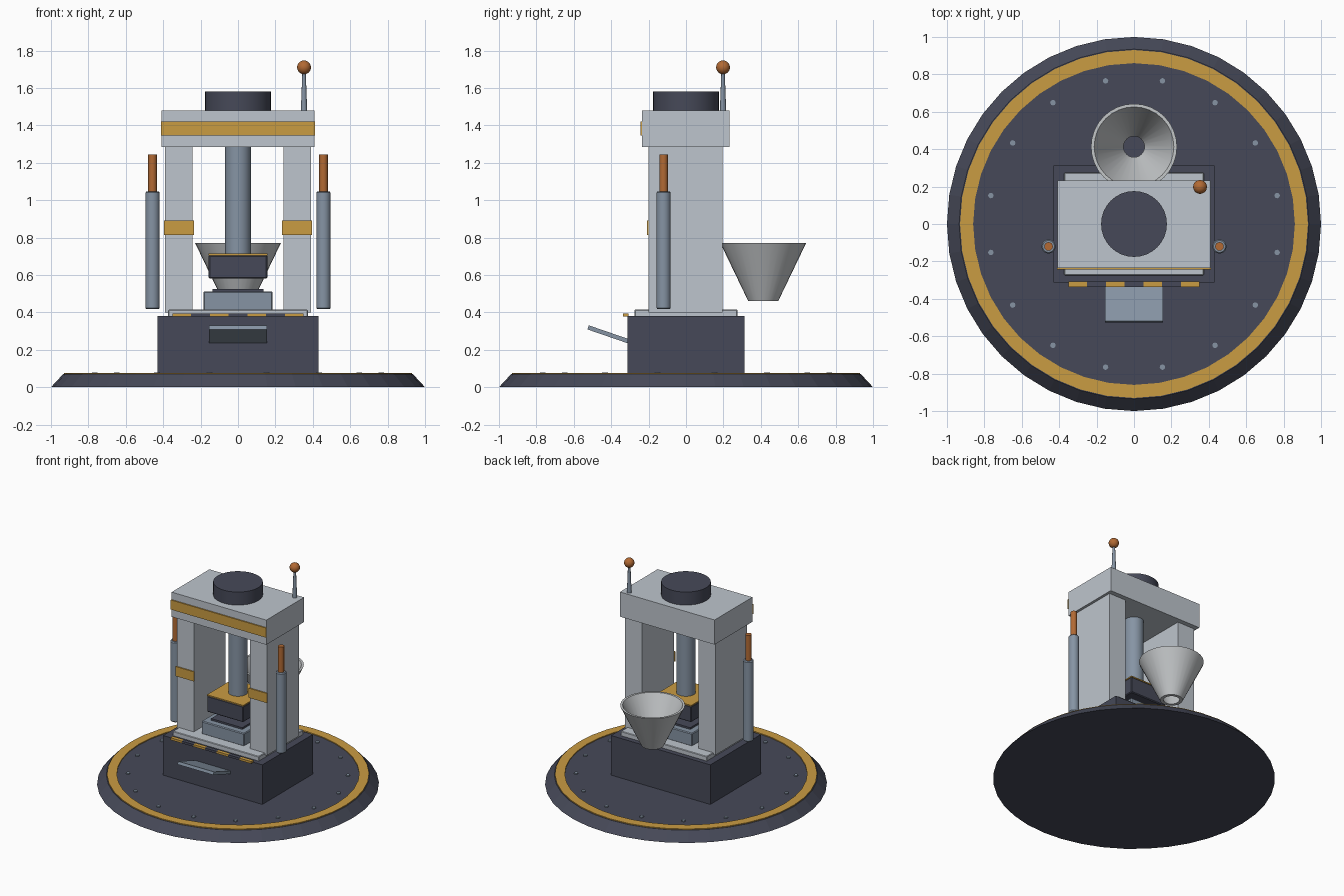
import bpy, bmesh, math
from mathutils import Matrix

if "Cube" in bpy.data.objects:
    bpy.data.objects.remove(bpy.data.objects["Cube"])


def mat(name, r, g, b):
    m = bpy.data.materials.new(name)
    lin = [((c / 255 + 0.055) / 1.055) ** 2.4 for c in (r, g, b)]
    m.diffuse_color = (*lin, 1)
    m.use_nodes = True
    m.node_tree.nodes["Principled BSDF"].inputs["Base Color"].default_value = m.diffuse_color
    return m


SLATE = mat("dark slate", 70, 73, 88)
LIGHT = mat("pale grey", 190, 197, 205)
STEEL = mat("blue steel", 134, 148, 164)
GOLD = mat("gold paint", 202, 156, 66)
COPPER = mat("copper", 178, 106, 52)
HOPPER = mat("hopper metal", 196, 199, 201)


def finish(name, bm, material, smooth=False):
    bmesh.ops.recalc_face_normals(bm, faces=bm.faces)
    me = bpy.data.meshes.new(name)
    bm.to_mesh(me)
    bm.free()
    me.materials.append(material)
    ob = bpy.data.objects.new(name, me)
    bpy.context.collection.objects.link(ob)
    if smooth:
        bpy.context.view_layer.objects.active = ob
        ob.select_set(True)
        bpy.ops.object.shade_smooth_by_angle(angle=math.radians(35))
        ob.select_set(False)
    return ob


def box(name, x, y, z, material, bevel=0.0):
    """Box from (min, max) ranges on each axis."""
    bm = bmesh.new()
    size = [b - a for a, b in (x, y, z)]
    mid = [(a + b) / 2 for a, b in (x, y, z)]
    bmesh.ops.create_cube(bm, size=1, matrix=Matrix.Translation(mid) @ Matrix.Diagonal((*size, 1)))
    if bevel:
        bmesh.ops.bevel(bm, geom=bm.edges[:], offset=bevel, segments=1, affect='EDGES')
    return finish(name, bm, material)


def lathe(name, profile, material, at=(0, 0), sides=32, smooth=True, closed=False):
    """Spin (radius, z) points about a vertical axis, capping open ends."""
    bm = bmesh.new()
    rings = []
    for r, z in profile:
        rings.append([bm.verts.new((at[0] + r * math.cos(2 * math.pi * i / sides),
                                    at[1] + r * math.sin(2 * math.pi * i / sides), z))
                      for i in range(sides)])
    pairs = list(zip(rings, rings[1:]))
    if closed:
        pairs.append((rings[-1], rings[0]))
    else:
        bm.faces.new(rings[0])
        bm.faces.new(rings[-1])
    for a, b in pairs:
        for i in range(sides):
            j = (i + 1) % sides
            bm.faces.new((a[i], a[j], b[j], b[i]))
    return finish(name, bm, material, smooth)


# Round base with painted ring and bolts
lathe("base_disc", [(1, 0), (0.935, 0.07)], SLATE, sides=40, smooth=False)
lathe("base_ring", [(0.86, 0.066), (0.93, 0.066), (0.93, 0.077), (0.86, 0.077)], GOLD,
      sides=40, smooth=False, closed=True)
for k in range(16):
    a = math.radians(11.25 + 22.5 * k)
    lathe(f"base_bolt_{k + 1}", [(0.015, 0.065), (0.015, 0.078)], STEEL,
          at=(0.78 * math.cos(a), 0.78 * math.sin(a)), sides=8, smooth=False)

# Pedestal and bed plate
box("pedestal", (-0.43, 0.43), (-0.313, 0.313), (0.065, 0.38), SLATE)
box("bed_plate", (-0.373, 0.373), (-0.275, 0.275), (0.375, 0.415), LIGHT, 0.004)

# Hazard strip along the front edge
for k in range(7):
    x0 = -0.35 + 0.1 * k
    box(f"hazard_block_{k + 1}", (x0, x0 + 0.1), (-0.338, -0.308), (0.377, 0.394),
        SLATE if k % 2 else GOLD)

# Sloping delivery chute
chute = box("chute", (-0.155, 0.155), (-0.125, 0.125), (-0.0115, 0.0115), STEEL)
chute.rotation_euler.x = math.radians(-19)
chute.location = (0, -0.405, 0.279)

# Uprights with gold bands, hydraulic struts on both sides
for s, side in ((-1, "left"), (1, "right")):
    def span(a, b):
        return tuple(sorted((s * a, s * b)))
    box(f"{side}_column", span(0.243, 0.39), (-0.2, 0.195), (0.4, 1.29), LIGHT)
    box(f"{side}_column_band", span(0.236, 0.396), (-0.209, -0.2), (0.815, 0.89), GOLD)
    at = (s * 0.457, -0.12)
    lathe(f"{side}_strut_body", [(0.032, 0.417), (0.038, 0.424), (0.038, 1.04), (0.032, 1.047)],
          STEEL, at, 16)
    lathe(f"{side}_strut_rod", [(0.023, 1.04), (0.023, 1.245)], COPPER, at, 16)

# Top beam, its stripe and the motor cap
box("top_beam", (-0.41, 0.41), (-0.235, 0.232), (1.285, 1.478), LIGHT)
box("beam_stripe", (-0.412, 0.412), (-0.244, -0.235), (1.345, 1.42), GOLD)
lathe("motor_cap", [(0.176, 1.475), (0.176, 1.58)], SLATE)

# Control lever with ball knob
lathe("lever_rod", [(0.017, 1.475), (0.009, 1.69)], STEEL, (0.353, 0.198), 12)
bm = bmesh.new()
bmesh.ops.create_uvsphere(bm, u_segments=20, v_segments=12, radius=0.037,
                          matrix=Matrix.Translation((0.353, 0.198, 1.71)))
finish("lever_knob", bm, COPPER, True)

# Ram, press head and anvil
lathe("ram_shaft", [(0.069, 0.7), (0.069, 1.29)], STEEL)
box("press_head", (-0.157, 0.157), (-0.16, 0.16), (0.58, 0.706), SLATE, 0.006)
box("press_head_plate", (-0.157, 0.157), (-0.16, 0.16), (0.705, 0.714), GOLD)
box("anvil", (-0.185, 0.185), (-0.19, 0.19), (0.41, 0.512), STEEL, 0.006)
box("die_plate", (-0.135, 0.135), (-0.14, 0.14), (0.51, 0.526), SLATE)

# Open feed hopper at the back
lathe("feed_hopper", [(0.08, 0.46), (0.23, 0.772), (0.213, 0.772), (0.056, 0.46)], HOPPER,
      (0, 0.413), 32, closed=True)
